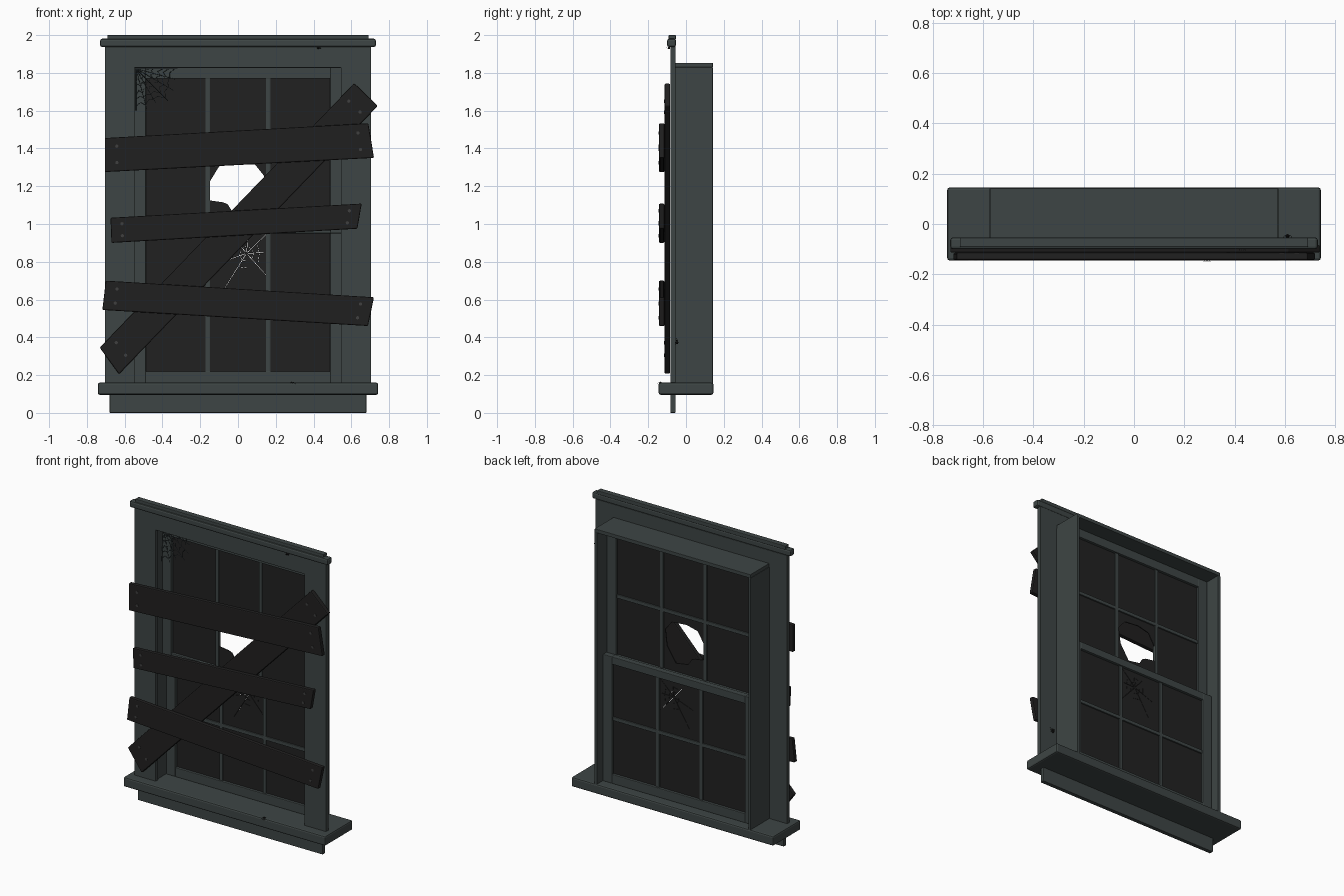
import bpy, bmesh, math, random
from mathutils import Vector

if "Cube" in bpy.data.objects:
    bpy.data.objects.remove(bpy.data.objects["Cube"])

random.seed(4)


def material(name, rgb):
    m = bpy.data.materials.new(name)
    m.diffuse_color = (*rgb, 1)
    m.use_nodes = True
    m.node_tree.nodes["Principled BSDF"].inputs["Base Color"].default_value = m.diffuse_color
    return m


PAINT = material("grey_green_paint", (0.048, 0.060, 0.059))
BOARD = material("charred_board", (0.0145, 0.014, 0.014))
GLASS = material("dark_glass", (0.0155, 0.0155, 0.0155))
NAIL = material("nail_grey", (0.05, 0.05, 0.05))
WEB = material("web_blue_grey", (0.03, 0.045, 0.052))
BUG = material("spider_black", (0.01, 0.01, 0.01))


def finish(name, bm, mat, bevel=0.0):
    bmesh.ops.recalc_face_normals(bm, faces=bm.faces)
    me = bpy.data.meshes.new(name)
    bm.to_mesh(me)
    bm.free()
    me.materials.append(mat)
    ob = bpy.data.objects.new(name, me)
    bpy.context.collection.objects.link(ob)
    if bevel:
        b = ob.modifiers.new("bevel", 'BEVEL')
        b.width, b.segments = bevel, 2
    return ob


def prism(bm, pts, y0, y1):
    """Extrude an (x, z) outline from y0 to y1."""
    f = [bm.verts.new((x, y0, z)) for x, z in pts]
    k = [bm.verts.new((x, y1, z)) for x, z in pts]
    bm.faces.new(f)
    bm.faces.new(k[::-1])
    for i in range(len(pts)):
        j = (i + 1) % len(pts)
        bm.faces.new((f[j], f[i], k[i], k[j]))


def slab(name, pts, y0, y1, mat=PAINT, bevel=0.0):
    bm = bmesh.new()
    prism(bm, pts, y0, y1)
    return finish(name, bm, mat, bevel)


def box(name, x0, x1, y0, y1, z0, z1, mat=PAINT, bevel=0.004):
    return slab(name, [(x0, z0), (x1, z0), (x1, z1), (x0, z1)], y0, y1, mat, bevel)


def wires(name, lines, radius, mat):
    cu = bpy.data.curves.new(name, 'CURVE')
    cu.dimensions = '3D'
    cu.bevel_depth, cu.bevel_resolution = radius, 0
    for line in lines:
        s = cu.splines.new('POLY')
        s.points.add(len(line) - 1)
        for p, c in zip(s.points, line):
            p.co = (*c, 1)
    cu.materials.append(mat)
    ob = bpy.data.objects.new(name, cu)
    bpy.context.collection.objects.link(ob)


# Sill, apron, casing and cap
box("sill", -0.742, 0.742, -0.145, 0.145, 0.096, 0.16, bevel=0.01)
box("apron", -0.68, 0.68, -0.083, -0.055, 0, 0.10)
slab("casing", [(-0.705, 0.155), (-0.547, 0.155), (-0.547, 1.827), (0.545, 1.827),
                (0.545, 0.155), (0.705, 0.155), (0.705, 1.94), (-0.705, 1.94)],
     -0.083, -0.055, PAINT, 0.003)
box("head_cap", -0.73, 0.73, -0.10, -0.053, 1.937, 1.981, bevel=0.011)
box("cap_strip", -0.692, 0.692, -0.092, -0.054, 1.975, 2.0)

# Jambs and head of the deep box
for side, s in (("left", -1), ("right", 1)):
    a, b = sorted((s * 0.556, s * 0.574))
    box(side + "_jamb", a, b, -0.058, 0.142, 0.155, 1.83, bevel=0.002)
box("head_jamb", -0.572, 0.572, -0.058, 0.142, 1.829, 1.853, bevel=0.002)


# Sashes: stiles, rails, glazing bars and glass
def sash(name, y0, y1, z0, z1, rail_low, rail_high):
    for side, s in (("left", -1), ("right", 1)):
        a, b = sorted((s * 0.488, s * 0.556))
        box(f"{name}_{side}_stile", a, b, y0, y1, z0, z1)
        box(f"{name}_{side}_bar", s * 0.16 - 0.012, s * 0.16 + 0.012,
            y0 + 0.008, y1 - 0.008, z0 + 0.02, z1 - 0.02)
    box(name + "_bottom_rail", -0.49, 0.49, y0, y1, z0, z0 + rail_low)
    box(name + "_top_rail", -0.49, 0.49, y0, y1, z1 - rail_high, z1)
    mid = (z0 + rail_low + z1 - rail_high) / 2
    box(name + "_cross_bar", -0.49, 0.49, y0 + 0.008, y1 - 0.008, mid - 0.012, mid + 0.012)
    y = (y0 + y1) / 2
    return box(name + "_glass", -0.495, 0.495, y - 0.003, y + 0.003,
               z0 + 0.02, z1 - 0.02, GLASS, 0)


upper_glass = sash("upper_sash", -0.003, 0.037, 0.95, 1.829, 0.045, 0.06)
lower_glass = sash("lower_sash", 0.039, 0.079, 0.158, 1.0, 0.062, 0.05)


def cut(target, cutter):
    m = target.modifiers.new("cut", 'BOOLEAN')
    m.operation, m.solver, m.object = 'DIFFERENCE', 'EXACT', cutter
    m.use_self = True
    cutter.hide_render = True
    cutter.hide_set(True)


# Jagged hole in the upper middle pane
hole = slab("hole_cutter", [(-0.152, 1.125), (-0.152, 1.22), (-0.10, 1.305), (-0.02, 1.325),
                            (0.09, 1.315), (0.138, 1.255), (0.125, 1.15), (0.06, 1.05),
                            (-0.03, 1.065), (-0.055, 1.105), (-0.08, 1.115)], -0.1, 0.15)
cut(upper_glass, hole)

# Star crack in the lower middle pane, cut as thin slits
bm = bmesh.new()
centre = Vector((0.045, 0.845))


def slit(p, q, w):
    n = (q - p).normalized().orthogonal() * w
    prism(bm, [p - n, q - n * 0.5, q + n * 0.5, p + n], -0.05, 0.15)


for deg, r in ((44, 0.145), (2, 0.09), (-48, 0.155), (-122, 0.215), (-160, 0.15), (130, 0.09), (85, 0.09)):
    d = Vector((math.cos(math.radians(deg)), math.sin(math.radians(deg))))
    slit(centre + d * 0.008, centre + d * r, 0.0014)
for radius, skip in ((0.04, 4), (0.075, 2)):
    ring = [centre + radius * random.uniform(0.85, 1.12) *
            Vector((math.cos(i * math.tau / 9), math.sin(i * math.tau / 9))) for i in range(9)]
    for i in range(9):
        if i % skip != skip - 1:
            p, q = ring[i], ring[(i + 1) % 9]
            slit(p.lerp(q, 0.08), p.lerp(q, 0.92), 0.001)
cut(lower_glass, finish("crack_cutter", bm, GLASS))

# Nailed boards: corners run top left, top right, bottom right, bottom left
boards = {
    "top_board": ([(-0.705, 1.455), (0.69, 1.533), (0.72, 1.35), (-0.705, 1.275)], -0.143, -0.114),
    "middle_board": ([(-0.675, 1.033), (0.655, 1.108), (0.632, 0.975), (-0.67, 0.90)], -0.143, -0.114),
    "bottom_board": ([(-0.70, 0.70), (0.72, 0.612), (0.688, 0.46), (-0.718, 0.545)], -0.143, -0.114),
    "diagonal_board": ([(-0.732, 0.345), (0.615, 1.745), (0.74, 1.625), (-0.63, 0.205)], -0.114, -0.084),
}
for name, (pts, y0, y1) in boards.items():
    slab(name, pts, y0, y1, BOARD, 0.006)
    tl, tr, br, bl = map(Vector, pts)
    bm = bmesh.new()
    for u in (0.045, 0.955):
        for v in (0.26, 0.74):
            c = tl.lerp(tr, u).lerp(bl.lerp(br, u), v)
            prism(bm, [(c.x + 0.009 * math.cos(i * math.tau / 8),
                        c.y + 0.009 * math.sin(i * math.tau / 8)) for i in range(8)],
                  y0 - 0.002, y0 + 0.005)
    finish(name + "_nails", bm, NAIL)

# Cobweb in the upper left corner
corner = Vector((-0.54, -0.012, 1.822))
spokes = []
for i, r in enumerate((0.22, 0.215, 0.23, 0.24, 0.21, 0.22, 0.22)):
    a = -math.radians(i * 15)
    spokes.append(Vector((math.cos(a), -0.08, math.sin(a))) * r)
threads = [[corner, corner + s] for s in spokes]
for k in (0.3, 0.45, 0.6, 0.75, 0.9):
    line = []
    for i, s in enumerate(spokes):
        line.append(corner + s * (k + random.uniform(-0.05, 0.05)))
        if i < len(spokes) - 1:
            line.append(corner + (s + spokes[i + 1]) * 0.5 * (k - 0.07))
    threads.append(line)
wires("cobweb", threads, 0.0014, WEB)


# Small spiders: round body, head and eight bent legs
def spider(name, at, up, fwd, k=0.75):
    at, up, fwd = Vector(at), Vector(up) * k, Vector(fwd) * k
    out = up.cross(fwd) / k
    bm = bmesh.new()
    for off, r in ((-0.008, 0.008), (0.004, 0.005)):
        part = bmesh.ops.create_icosphere(bm, subdivisions=2, radius=r * k)
        bmesh.ops.translate(bm, verts=part["verts"], vec=at + up * 0.007 + fwd * off)
    finish(name + "_body", bm, BUG)
    legs = []
    for s in (-1, 1):
        for f in (-0.9, -0.3, 0.3, 0.9):
            d = out * s + fwd * f
            legs.append([at + up * 0.006, at + up * 0.011 + d * 0.010, at + d * 0.019])
    wires(name + "_legs", legs, 0.0008, BUG)


spider("cap_spider", (0.43, -0.09, 1.937), (0, 0, -1), (1, 0, 0))
spider("sill_spider", (0.29, -0.136, 0.154), (0, 0, 1), (1, 0, 0))
spider("jamb_spider", (0.61, -0.055, 0.38), (0, 1, 0), (0, 0, 1), 1.0)
